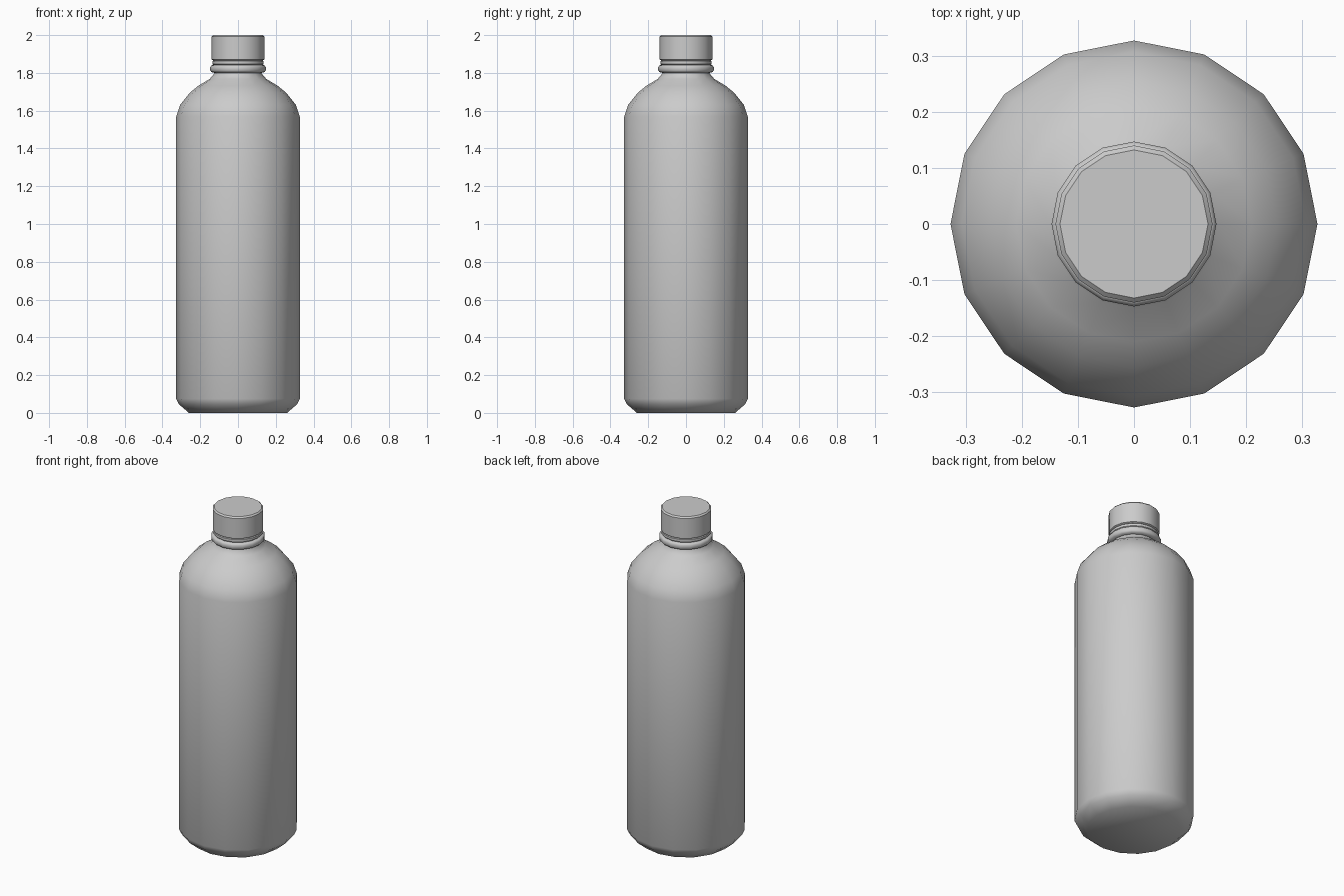
import bpy, bmesh, math

if "Cube" in bpy.data.objects:
    bpy.data.objects.remove(bpy.data.objects["Cube"])

SIDES = 16


def lathe(name, profile, angle=35):
    """Revolve (radius, z) points around z and cap both ends."""
    bm = bmesh.new()
    rings = []
    for r, z in profile:
        rings.append([bm.verts.new((r * math.cos(2 * math.pi * i / SIDES),
                                    r * math.sin(2 * math.pi * i / SIDES), z))
                      for i in range(SIDES)])
    for a, b in zip(rings, rings[1:]):
        for i in range(SIDES):
            j = (i + 1) % SIDES
            bm.faces.new((a[i], a[j], b[j], b[i]))
    bm.faces.new(rings[0][::-1])
    bm.faces.new(rings[-1])
    mesh = bpy.data.meshes.new(name)
    bm.to_mesh(mesh)
    bm.free()
    obj = bpy.data.objects.new(name, mesh)
    bpy.context.collection.objects.link(obj)
    bpy.ops.object.select_all(action='DESELECT')
    obj.select_set(True)
    bpy.context.view_layer.objects.active = obj
    bpy.ops.object.shade_smooth_by_angle(angle=math.radians(angle))
    return obj


# Body: chamfered base, straight wall, rounded shoulder, neck
lathe("bottle_body", [
    (0.26, 0.0), (0.312, 0.045), (0.327, 0.075), (0.327, 1.57),
    (0.307, 1.63), (0.255, 1.695), (0.21, 1.732), (0.15, 1.768),
    (0.125, 1.797), (0.125, 1.88)], 50)

# Support ring under the cap
lathe("neck_ring", [
    (0.125, 1.80), (0.140, 1.804), (0.147, 1.812), (0.147, 1.832),
    (0.140, 1.84), (0.125, 1.842)], 50)

# Tamper band between ring and cap
lathe("cap_band", [(0.13, 1.842), (0.136, 1.848), (0.136, 1.862), (0.13, 1.866)])

# Screw cap with a small top bevel
lathe("cap", [(0.132, 1.866), (0.14, 1.871), (0.14, 1.992), (0.132, 2.0)])
